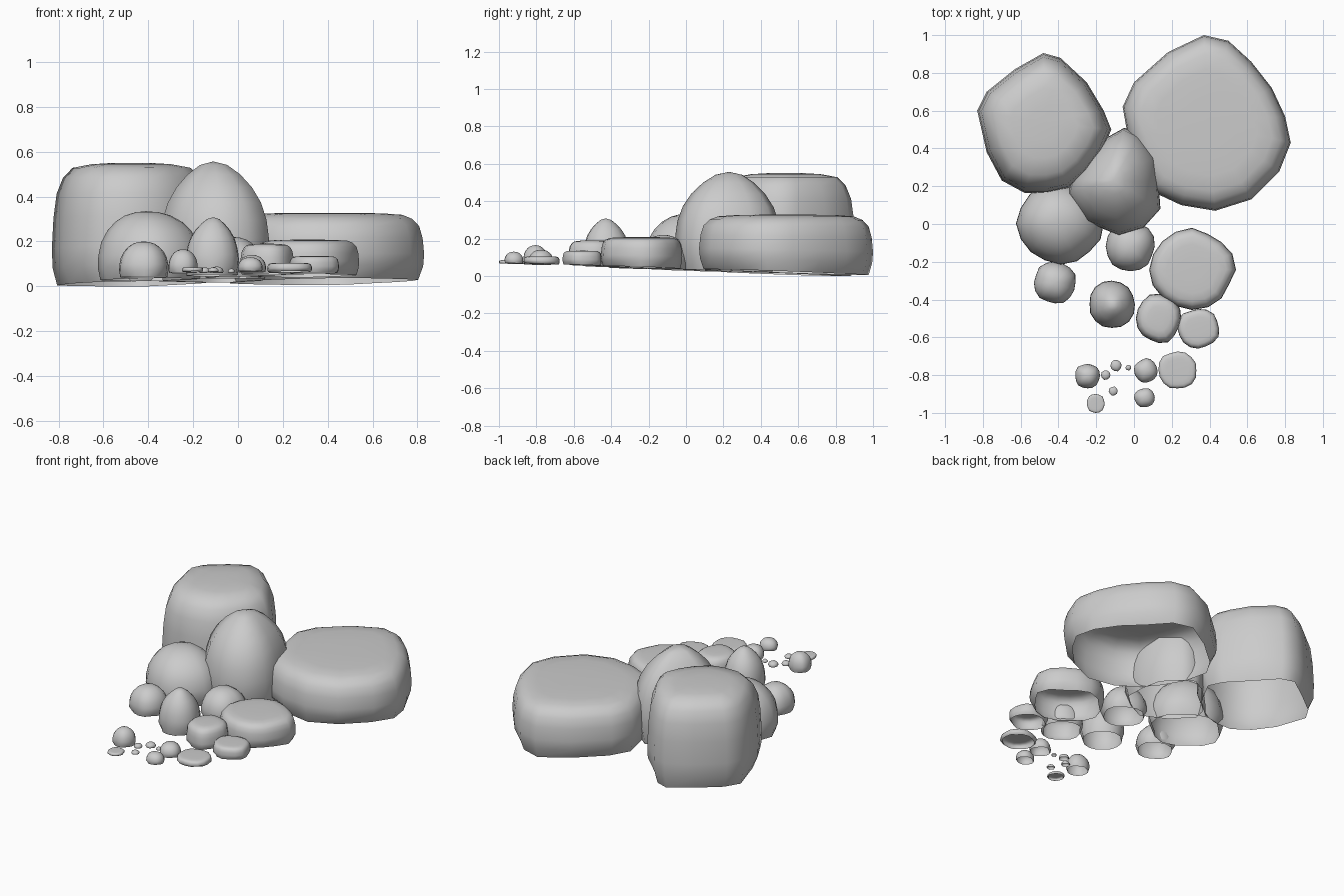
import bpy, bmesh, math, random

if "Cube" in bpy.data.objects:
    bpy.data.objects.remove(bpy.data.objects["Cube"])
random.seed(4)

# Side profiles: (height fraction, width scale), from open rim to crown
FLAT = [(0, .95), (.2, .99), (.38, 1), (.62, .985), (.8, .95), (.91, .88), (.97, .78), (.99, .6), (1, .3)]
BOX = [(0, .94), (.14, .99), (.3, 1), (.55, .98), (.75, .94), (.88, .86), (.96, .74), (.99, .5), (1, .25)]
DOME = [(0, .95), (.18, 1), (.35, .99), (.55, .93), (.72, .8), (.85, .63), (.94, .43), (.985, .22)]
PEAK = [(0, .95), (.18, 1), (.35, .98), (.5, .92), (.65, .81), (.78, .64), (.89, .43), (.97, .22)]
SPIRE = [(0, .95), (.18, 1), (.35, .99), (.5, .95), (.65, .85), (.78, .69), (.89, .48), (.97, .25)]


def ground(x, y):
    # Gently sloping underside
    return max(0.0, .035 - .035 * y + .012 * x)


def rounded(x0, x1, y0, y1, n=16, turn=None, power=2.4):
    # Lumpy superellipse outline filling a box
    if turn is None:
        turn = random.uniform(-.5, .5)
    pts = []
    for i in range(n):
        a = 2 * math.pi * i / n
        r = (abs(math.cos(a + turn)) ** power + abs(math.sin(a + turn)) ** power) ** (-1 / power)
        r *= random.uniform(.94, 1.0)
        pts.append((math.cos(a) * r, math.sin(a) * r))
    lo = [min(p[k] for p in pts) for k in (0, 1)]
    hi = [max(p[k] for p in pts) for k in (0, 1)]
    return [(x0 + (x - lo[0]) / (hi[0] - lo[0]) * (x1 - x0),
             y0 + (y - lo[1]) / (hi[1] - lo[1]) * (y1 - y0)) for x, y in pts]


def rock(name, outline, top, profile, apex=None, corner=0.0):
    # Open-bottomed shell lofted from an outline and a side profile
    xs, ys = [p[0] for p in outline], [p[1] for p in outline]
    cx, cy = (min(xs) + max(xs)) / 2, (min(ys) + max(ys)) / 2
    rx, ry = (max(xs) - min(xs)) / 2, (max(ys) - min(ys)) / 2
    ax, ay = apex or (cx, cy)
    bm = bmesh.new()
    rings = []
    for f, s in profile:
        t = 1 - s if f > .3 else 0
        ox, oy = cx + (ax - cx) * t, cy + (ay - cy) * t
        ring = []
        for x, y in outline:
            k = s
            if f == 0:  # four-cornered rim
                a = math.atan2((y - cy) / ry, (x - cx) / rx)
                k *= .8 + .2 * abs(math.cos(2 * (a - corner)) if math.cos(4 * (a - corner)) > 0 else 0) \
                    if abs(math.sin(2 * (a - corner))) < .7 else 1
                k = s * (.78 + .22 * max(abs(math.cos(a - corner)), abs(math.sin(a - corner))) ** 2)
            px, py = ox + (x - cx) * k, oy + (y - cy) * k
            b = ground(px, py)
            ring.append(bm.verts.new((px, py, b + f * (top - b))))
        rings.append(ring)
    n = len(outline)
    for lo, hi in zip(rings, rings[1:]):
        for i in range(n):
            j = (i + 1) % n
            bm.faces.new((lo[i], lo[j], hi[j], hi[i]))
    tip = bm.verts.new((ax, ay, top))
    for i in range(n):
        bm.faces.new((rings[-1][i], rings[-1][(i + 1) % n], tip))
    for face in bm.faces:
        face.smooth = True
    me = bpy.data.meshes.new(name)
    bm.to_mesh(me)
    bm.free()
    ob = bpy.data.objects.new(name, me)
    bpy.context.collection.objects.link(ob)
    return ob


# Three big boulders with their own outlines (clockwise, so reversed)
slab = [(.37, 1), (.5, .97), (.62, .86), (.73, .72), (.8, .57), (.83, .43), (.77, .28), (.62, .13), (.43, .07),
        (.25, .1), (.1, .17), (.02, .3), (-.03, .45), (-.06, .62), (0, .75), (.18, .91)]
rock("right_slab_boulder", slab[::-1], .328, FLAT)
block = [(-.48, .905), (-.39, .88), (-.25, .75), (-.16, .6), (-.12, .5), (-.17, .38), (-.25, .27), (-.35, .19),
         (-.46, .165), (-.58, .165), (-.7, .23), (-.78, .38), (-.83, .6), (-.78, .7), (-.63, .82)]
rock("left_block_boulder", block[::-1], .55, BOX)
spire = [(-.05, .51), (.03, .47), (.12, .36), (.13, .22), (.14, .08), (.05, -.02), (-.08, -.06),
         (-.25, .01), (-.35, .16), (-.33, .24), (-.24, .37), (-.14, .46)]
rock("center_peak_boulder", spire[::-1], .557, SPIRE, (-.11, .23))

# Medium and small stones: box x0 x1 y0 y1, top, profile, turn, apex
for name, box, top, prof, turn, apex in [
    ("left_mid_stone", (-.625, -.16, -.215, .22), .335, DOME, .6, (-.41, .02)),
    ("center_mid_stone", (-.15, .11, -.25, .01), .22, DOME, .2, None),
    ("right_mid_stone", (.08, .54, -.455, -.02), .208, FLAT, .6, None),
    ("left_small_stone", (-.53, -.31, -.42, -.2), .2, DOME, .3, None),
    ("pointed_small_stone", (-.235, .005, -.55, -.3), .308, PEAK, 0, (-.11, -.43)),
    ("right_small_stone", (.01, .25, -.63, -.37), .19, BOX, .5, None),
    ("right_edge_stone", (.23, .45, -.66, -.45), .135, FLAT, -.3, None),
    ("flat_front_stone", (.13, .33, -.87, -.675), .105, FLAT, -.2, None),
    ("front_pebble_a", (0, .125, -.84, -.71), .14, DOME, None, None),
    ("front_pebble_b", (0, .11, -.97, -.87), .13, DOME, None, None),
    ("front_pebble_c", (-.31, -.18, -.87, -.74), .165, DOME, 0, None),
    ("front_pebble_d", (-.25, -.155, -1, -.9), .085, FLAT, 0, None),
]:
    rock(name, rounded(*box, turn=turn), top, prof, apex)

# Tiny pebbles: x, y, radius
for i, (x, y, r) in enumerate([(-.15, -.8, .025), (-.095, -.75, .03), (-.11, -.885, .024), (-.03, -.76, .015)]):
    rock(f"tiny_pebble_{i + 1}", rounded(x - r, x + r, y - r, y + r, 10), .07 + r * .6, DOME)
